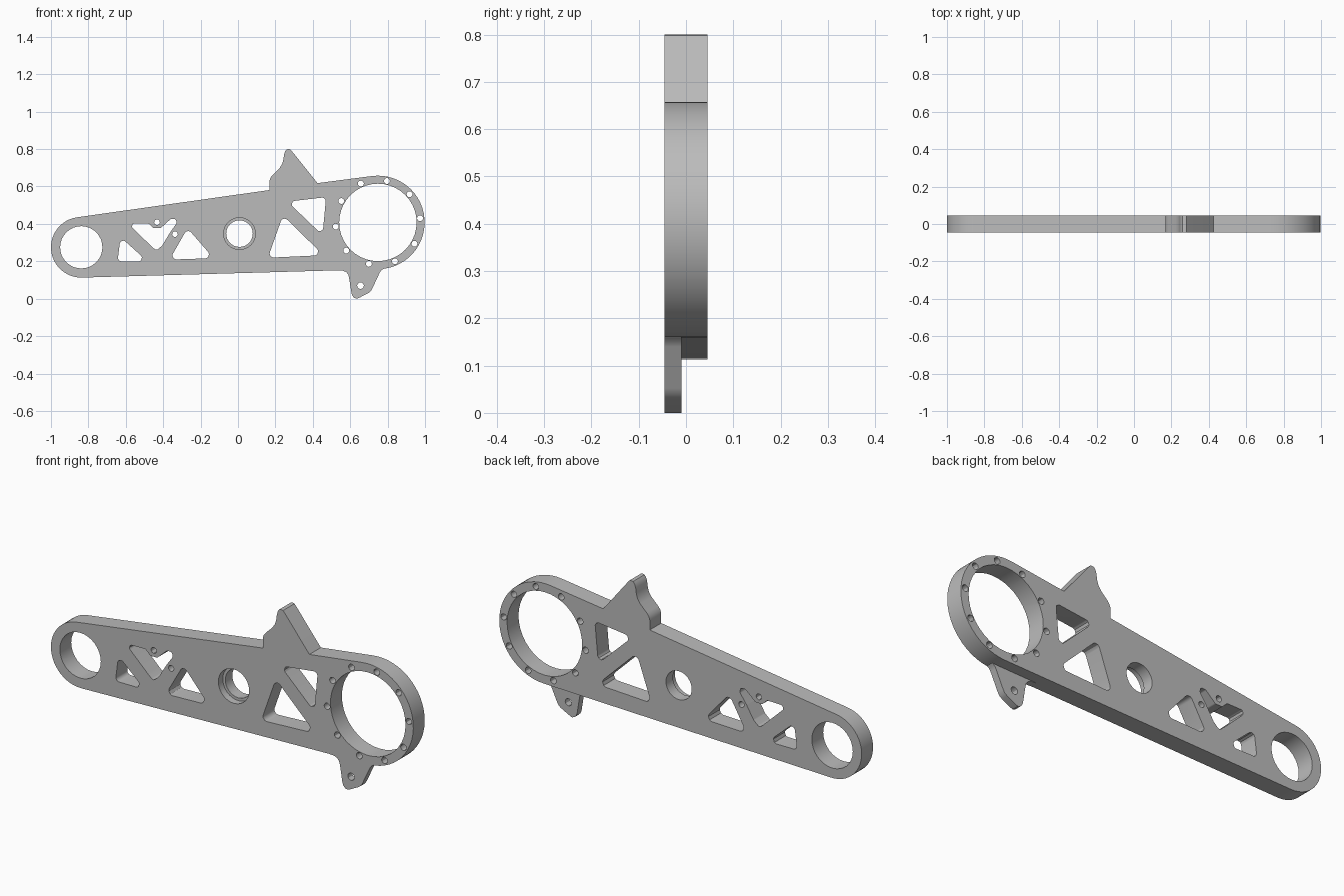
import bpy, bmesh, math
from mathutils import Vector

cube = bpy.data.objects.get("Cube")
if cube:
    bpy.data.objects.remove(cube)

FRONT, BACK, STEP = -0.045, 0.045, -0.01

metal = bpy.data.materials.new("plain grey metal")
metal.use_nodes = True
grey = (0.5, 0.5, 0.5, 1)
metal.diffuse_color = grey
metal.node_tree.nodes["Principled BSDF"].inputs["Base Color"].default_value = grey


def arc(cx, cz, r, start=0, end=360, steps=32):
    """Points on an arc; a full circle leaves out the repeated last point."""
    count = steps if end - start == 360 else steps + 1
    angles = [math.radians(start + (end - start) * i / steps) for i in range(count)]
    return [(cx + r * math.cos(a), cz + r * math.sin(a)) for a in angles]


def fillet(corners, r, steps=5):
    """Round every corner of a closed polygon."""
    pts, n = [], len(corners)
    for i in range(n):
        p = Vector(corners[i])
        to_a, to_b = Vector(corners[i - 1]) - p, Vector(corners[(i + 1) % n]) - p
        half = to_a.angle(to_b) / 2
        reach = min(r / math.tan(half), 0.45 * to_a.length, 0.45 * to_b.length)
        a, b = p + to_a.normalized() * reach, p + to_b.normalized() * reach
        centre = p + (to_a.normalized() + to_b.normalized()).normalized() * reach / math.cos(half)
        radius = reach * math.tan(half)
        for k in range(steps + 1):
            way = a.lerp(b, k / steps) - centre
            pts.append(tuple(centre + way.normalized() * radius))
    return pts


def prisms(name, outlines, y0, y1):
    """One object holding an extruded solid for each outline."""
    bm = bmesh.new()
    for outline in outlines:
        face = bm.faces.new([bm.verts.new((x, y0, z)) for x, z in outline])
        out = bmesh.ops.extrude_face_region(bm, geom=[face])["geom"]
        moved = [v for v in out if isinstance(v, bmesh.types.BMVert)]
        bmesh.ops.translate(bm, verts=moved, vec=(0, y1 - y0, 0))
    bmesh.ops.recalc_face_normals(bm, faces=bm.faces)
    mesh = bpy.data.meshes.new(name)
    bm.to_mesh(mesh)
    bm.free()
    mesh.materials.append(metal)
    obj = bpy.data.objects.new(name, mesh)
    bpy.context.collection.objects.link(obj)
    return obj


def combine(target, tool, operation):
    """Apply a boolean and drop the helper."""
    tool.hide_render = True
    mod = target.modifiers.new(operation, 'BOOLEAN')
    mod.operation, mod.solver, mod.object = operation, 'EXACT', tool
    bpy.context.view_layer.objects.active = target
    bpy.ops.object.modifier_apply(modifier=mod.name)
    bpy.data.objects.remove(tool)


# Arm body: small round end, large round end and the crest on top
crest = [(.425, .618), (.288, .789), (.28, .798), (.27, .8), (.26, .798), (.252, .788),
         (.246, .77), (.243, .745), (.236, .72), (.222, .698), (.185, .662),
         (.174, .648), (.168, .63), (.168, .581)]
small_end = (-.838, .275)
large_end = (.748, .408)
body = arc(*small_end, .162, 98, 271.6, 24) + arc(*large_end, .25, -88.4, 97.7, 28) + crest
arm = prisms("arm_plate", [body], FRONT, BACK)

# Thin mounting tab under the large end
tab = [(.53, .2), (.535, .151), (.56, .15), (.578, .143), (.589, .13), (.594, .11),
       (.607, .029), (.612, .015), (.622, .004), (.636, 0), (.65, .006), (.695, .029),
       (.708, .038), (.717, .052), (.758, .14), (.765, .151), (.775, .158), (.8, .18), (.8, .2)]
combine(arm, prisms("tab", [tab], FRONT, STEP), 'UNION')

# End bores, centre bore and lightening pockets
holes = [arc(*small_end, .113), arc(*large_end, .207, steps=40), arc(.008, .348, .071)]
pockets = [
    ([(-.628, .329), (-.484, .2), (-.644, .2)], .018),
    ([(-.588, .401), (-.479, .403), (-.452, .377), (-.414, .377), (-.36, .426),
      (-.333, .428), (-.328, .404), (-.366, .35), (-.404, .286), (-.436, .257),
      (-.463, .281)], .014),
    ([(-.27, .377), (-.131, .217), (-.366, .209)], .021),
    ([(.24, .445), (.457, .233), (.16, .219)], .021),
    ([(.265, .519), (.471, .543), (.452, .34)], .018),
]
holes += [fillet(corners, r) for corners, r in pockets]

# Bolt circle round the large bore, and single bolt holes
bolt_circle = arc(*large_end, .2265, 5.7, 365.7, 10)
holes += [arc(x, z, .016, steps=12) for x, z in bolt_circle]
holes += [arc(x, z, .015, steps=12) for x, z in [(-.433, .409), (-.337, .345)]]
holes.append(arc(.655, .07, .018, steps=12))
combine(arm, prisms("hole_cutter", holes, -.1, .1), 'DIFFERENCE')

# Counterbore on the front of the centre bore
combine(arm, prisms("counterbore_cutter", [arc(.008, .348, .085)], -.1, STEP), 'DIFFERENCE')

bpy.ops.object.select_all(action='DESELECT')
arm.select_set(True)
bpy.context.view_layer.objects.active = arm
bpy.ops.object.shade_smooth_by_angle(angle=math.radians(30))
